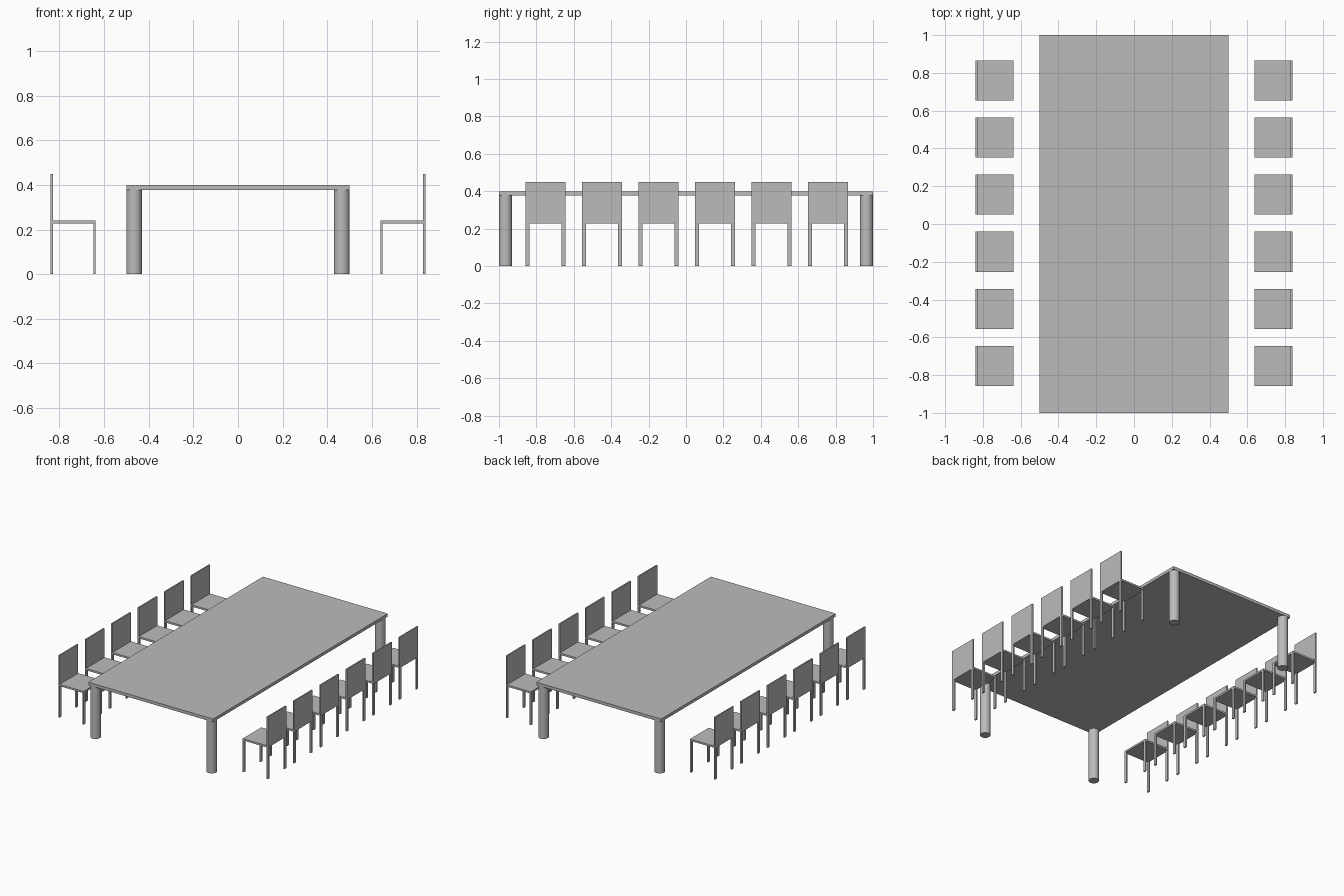
import bpy

cube = bpy.data.objects.get("Cube")
if cube:
    bpy.data.objects.remove(cube, do_unlink=True)

grey = bpy.data.materials.new("light_grey")
grey.use_nodes = True
colour = (0.5, 0.5, 0.5, 1)
grey.diffuse_color = colour
grey.node_tree.nodes["Principled BSDF"].inputs["Base Color"].default_value = colour


def box(name, low, high):
    """Box between two opposite corners."""
    bpy.ops.mesh.primitive_cube_add(size=1)
    ob = bpy.context.object
    ob.name = name
    for v in ob.data.vertices:
        v.co = [(a + b) / 2 + c * abs(b - a) for a, b, c in zip(low, high, v.co)]
    ob.data.materials.append(grey)
    return ob


# Table
TOP, UNDER, LEG_R = 0.40, 0.378, 0.035
box("table_top", (-0.5, -1, UNDER), (0.5, 1, TOP))
for sx, side in ((1, "left"), (-1, "right")):
    for sy, end in ((-1, "front"), (1, "back")):
        bpy.ops.mesh.primitive_cylinder_add(
            vertices=32, radius=LEG_R, depth=UNDER,
            location=(sx * (0.5 - LEG_R), sy * (1 - LEG_R), UNDER / 2))
        leg = bpy.context.object
        leg.name = f"table_leg_{end}_{side}"
        leg.data.materials.append(grey)
        bpy.ops.object.shade_smooth_by_angle()

# Chairs: six along each side, facing the table
INNER, OUTER, THICK = 0.638, 0.839, 0.01
HALF, LEG_W = 0.106, 0.02
SEAT_LOW, SEAT_TOP, BACK_TOP = 0.228, 0.241, 0.45
PITCH, SHIFT = 0.302, 0.004


def chair(label, s, y):
    box(f"seat_{label}", (s * INNER, y - HALF, SEAT_LOW),
        (s * (OUTER - THICK), y + HALF, SEAT_TOP))
    box(f"backrest_{label}", (s * (OUTER - THICK), y - HALF, SEAT_LOW),
        (s * OUTER, y + HALF, BACK_TOP))
    for row, x in (("inner", INNER), ("outer", OUTER - THICK)):
        for n, y0 in enumerate((y - HALF, y + HALF - LEG_W)):
            box(f"chair_leg_{row}_{n + 1}_{label}", (s * x, y0, 0),
                (s * (x + THICK), y0 + LEG_W, SEAT_LOW))


for s, side in ((1, "left"), (-1, "right")):
    for i in range(6):
        chair(f"{side}_{i + 1}", s, SHIFT + (i - 2.5) * PITCH)
